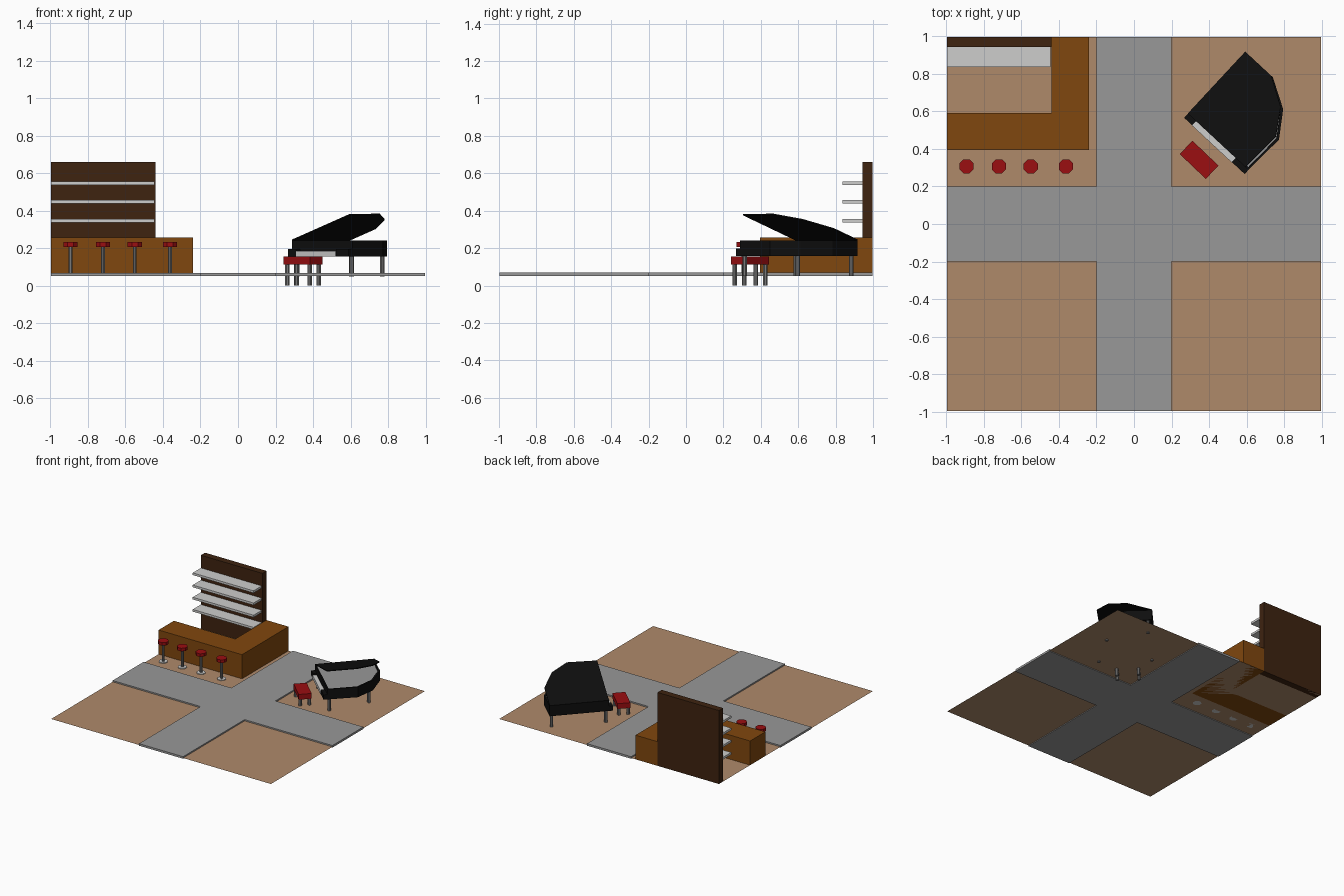
import bpy
import bmesh
from math import radians, cos, sin, tau
from mathutils import Matrix

cube = bpy.data.objects.get("Cube")
if cube:
    bpy.data.objects.remove(cube, do_unlink=True)


def material(name, *srgb):
    rgb = [c / 255 / 12.92 if c < 11 else ((c / 255 + 0.055) / 1.055) ** 2.4 for c in srgb]
    m = bpy.data.materials.new(name)
    m.use_nodes = True
    m.diffuse_color = (*rgb, 1)
    m.node_tree.nodes["Principled BSDF"].inputs["Base Color"].default_value = (*rgb, 1)
    return m


TAN = material("tan floor", 175, 138, 106)
GREY = material("path grey", 152, 152, 152)
WOOD = material("counter wood", 128, 71, 14)
DARK = material("dark wood", 62, 35, 16)
RED = material("red seat", 155, 14, 17)
BLACK = material("piano black", 14, 14, 14)
WHITE = material("shelf white", 205, 205, 204)
METAL = material("leg metal", 122, 122, 122)

WORLD = Matrix.Identity(4)


def prism(name, pts, z0, z1, mat, frame=WORLD):
    """Extrude a counter-clockwise outline from z0 to z1 (flat face if equal)."""
    bm = bmesh.new()
    face = bm.faces.new([bm.verts.new((x, y, z0)) for x, y in pts])
    if z1 > z0:
        ext = bmesh.ops.extrude_face_region(bm, geom=[face], use_keep_orig=True)
        verts = [g for g in ext["geom"] if isinstance(g, bmesh.types.BMVert)]
        bmesh.ops.translate(bm, verts=verts, vec=(0, 0, z1 - z0))
        bmesh.ops.recalc_face_normals(bm, faces=bm.faces)
    mesh = bpy.data.meshes.new(name)
    bm.to_mesh(mesh)
    bm.free()
    mesh.materials.append(mat)
    obj = bpy.data.objects.new(name, mesh)
    obj.matrix_world = frame
    bpy.context.collection.objects.link(obj)
    return obj


def box(name, x0, x1, y0, y1, z0, z1, mat, frame=WORLD):
    return prism(name, [(x0, y0), (x1, y0), (x1, y1), (x0, y1)], z0, z1, mat, frame)


def cylinder(name, x, y, r, z0, z1, mat, frame=WORLD, sides=8):
    angles = [tau * (i + 0.5) / sides for i in range(sides)]
    return prism(name, [(x + r * cos(a), y + r * sin(a)) for a in angles], z0, z1, mat, frame)


# Floor quarters and the raised crossing paths
E, P = 0.997, 0.2
FLOOR = 0.058
for side_x, x0, x1 in (("right", -E, -P), ("left", P, E)):
    for side_y, y0, y1 in (("front", -E, -P), ("back", P, E)):
        box(f"floor_{side_y}_{side_x}", x0, x1, y0, y1, FLOOR, FLOOR, TAN)
arm = [(E, -P), (E, P), (P, P)]
cross = []
for turn in range(4):
    for x, y in arm:
        for _ in range(turn):
            x, y = -y, x
        cross.append((x, y))
prism("crossing_paths", cross, 0.052, 0.069, GREY)

# Bar counter, back panel and shelves
prism("bar_counter", [(-E, 0.395), (-0.24, 0.395), (-0.24, E), (-0.44, E),
                      (-0.44, 0.593), (-E, 0.593)], FLOOR, 0.256, WOOD)
box("bar_back_panel", -E, -0.44, 0.943, E, FLOOR, 0.66, DARK)
for i in range(4):
    z = 0.238 + 0.1 * i
    box(f"bar_shelf_{i + 1}", -E, -0.445, 0.837, 0.943, z, z + 0.018, WHITE)

# Bar stools
for i, x in enumerate((-0.893, -0.72, -0.55, -0.363)):
    cylinder(f"bar_stool_base_{i + 1}", x, 0.307, 0.034, FLOOR, 0.064, WHITE)
    cylinder(f"bar_stool_pole_{i + 1}", x, 0.307, 0.011, 0.064, 0.207, METAL)
    cylinder(f"bar_stool_seat_{i + 1}", x, 0.307, 0.041, 0.207, 0.232, RED)

# Piano: local x runs along the keyboard, local y towards the tail
piano = Matrix.Translation((0.288, 0.588, 0)) @ Matrix.Rotation(radians(-42.9), 4, "Z")
outline = [(0, 0), (0.44, 0), (0.449, 0.229), (0.355, 0.363), (0.199, 0.45), (0, 0.45)]
TOP = 0.24
body = prism("piano_body", outline, 0.157, TOP, BLACK, piano)
body.data.materials.append(GREY)

# Sunken soundboard inside the rim
bm = bmesh.new()
bm.from_mesh(body.data)
top = max(bm.faces, key=lambda f: f.calc_center_median().z)
bmesh.ops.inset_region(bm, faces=[top], thickness=0.014)
bmesh.ops.inset_region(bm, faces=[top], thickness=0.001, depth=-0.012)
top.material_index = 1
bm.to_mesh(body.data)
bm.free()

# Open lid, hinged on the long straight side
hinge = piano @ Matrix.Translation((0, 0, TOP)) @ Matrix.Rotation(radians(-18), 4, "Y")
prism("piano_lid", outline, 0, 0.006, BLACK, hinge)

# Keyboard between its two end blocks
box("key_block_bass", 0, 0.058, -0.03, 0, 0.157, 0.197, BLACK, piano)
box("key_block_treble", 0.347, 0.44, -0.03, 0, 0.157, 0.197, BLACK, piano)
box("piano_keys", 0.058, 0.347, -0.032, 0, 0.157, 0.184, WHITE, piano)

# Piano legs
for i, (u, v) in enumerate(((0.022, 0.018), (0.421, 0.016), (0.345, 0.335), (0.03, 0.43))):
    cylinder(f"piano_leg_{i + 1}", u, v, 0.013, 0.05, 0.157, METAL, piano)

# Piano bench
bench = Matrix.Translation((0.347, 0.342, 0)) @ Matrix.Rotation(radians(-43.7), 4, "Z")
box("bench_seat", -0.096, 0.096, -0.049, 0.049, 0.112, 0.155, RED, bench)
for sx in (-1, 1):
    for sy in (-1, 1):
        side = ("front" if sy < 0 else "back") + ("_right" if sx < 0 else "_left")
        cylinder(f"bench_leg_{side}", sx * 0.082, sy * 0.035, 0.013, 0, 0.112, METAL, bench)
